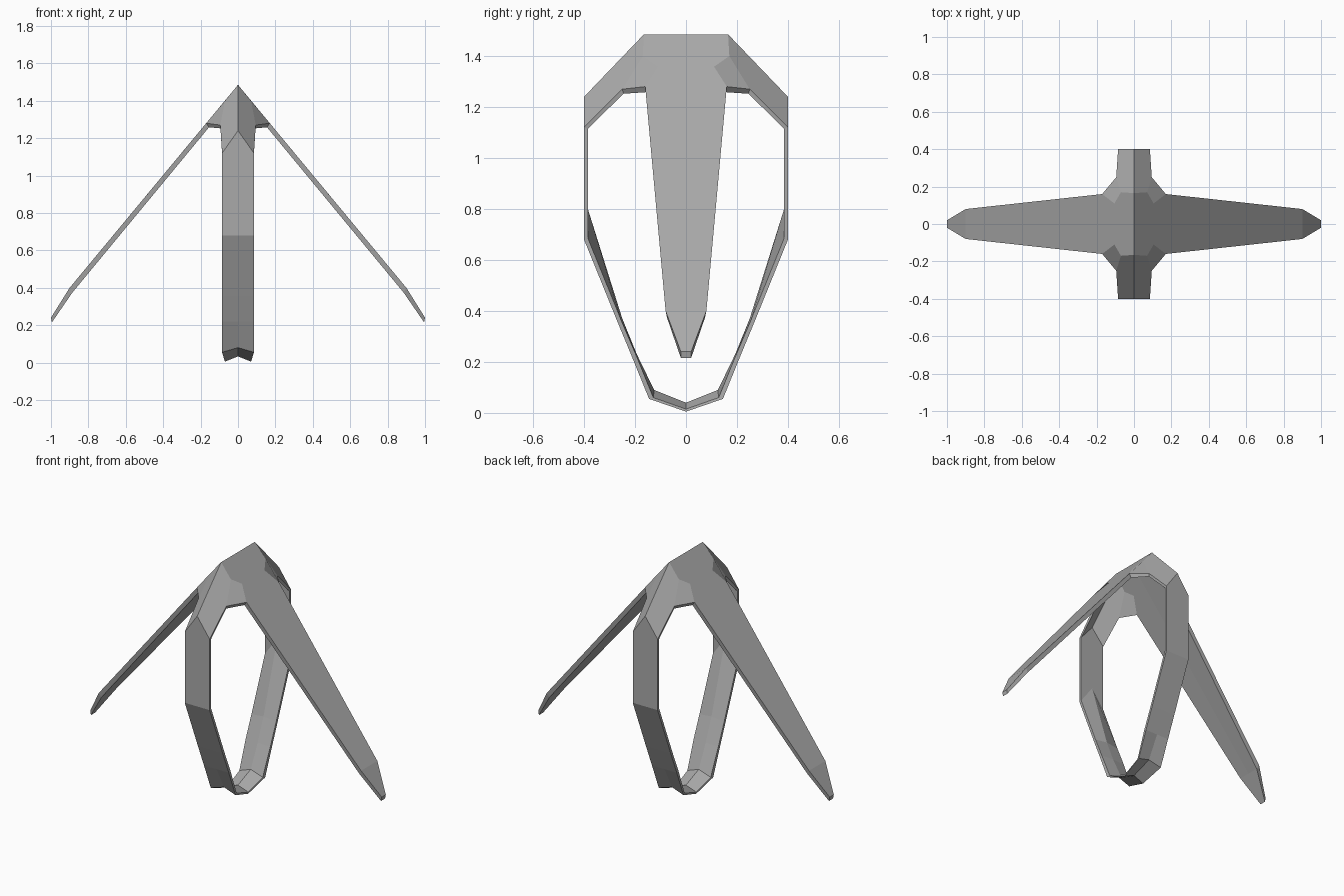
import bpy
import bmesh

cube = bpy.data.objects.get("Cube")
if cube:
    bpy.data.objects.remove(cube, do_unlink=True)

grey = bpy.data.materials.new("plain grey")
grey.use_nodes = True
colour = (0.4, 0.4, 0.4, 1)
grey.diffuse_color = colour
grey.node_tree.nodes["Principled BSDF"].inputs["Base Color"].default_value = colour

# One quarter of the frame: each point pairs an outer and an inner position
points = {
    # roof ridge and front brow
    "ridge_mid": ((0, 0, 1.485), (0, 0, 1.455)),
    "ridge_end": ((0, .165, 1.485), (0, .152, 1.455)),
    "notch_top": ((.07, .17, 1.4), (.06, .158, 1.38)),
    "notch_low": ((.105, .11, 1.358), (.09, .11, 1.345)),
    "wing_root": ((.17, .16, 1.28), (.155, .158, 1.258)),
    "brow_side": ((.095, .25, 1.27), (.09, .245, 1.252)),
    # wing
    "wing_edge": ((.9, .08, .4), (.885, .075, .375)),
    "wing_mid": ((.9, 0, .4), (.885, 0, .375)),
    "tip_edge": ((1, .02, .24), (.995, .02, .215)),
    "tip_mid": ((1, 0, .24), (.995, 0, .215)),
    # hanging strap: side edge and centre line, top to bottom
    "edge0": ((.085, .4, 1.12), (.085, .385, 1.115)),
    "mid0": ((0, .4, 1.24), (0, .385, 1.215)),
    "edge1": ((.085, .4, .68), (.085, .385, .685)),
    "mid1": ((0, .4, .68), (0, .385, .8)),
    "edge2": ((.085, .27, .36), (.085, .253, .36)),
    "mid2": ((0, .27, .36), (0, .25, .37)),
    "edge3": ((.085, .212, .22), (.085, .195, .225)),
    "mid3": ((0, .212, .22), (0, .193, .23)),
    "edge4": ((.085, .145, .055), (.08, .128, .06)),
    "mid4": ((0, .138, .08), (0, .125, .09)),
    "edge5": ((.07, 0, .005), (.07, 0, .015)),
    "mid5": ((0, 0, .033), (0, 0, .04)),
}

panels = [
    "ridge_mid ridge_end notch_top notch_low wing_root wing_edge wing_mid",
    "wing_mid wing_edge tip_edge tip_mid",
    "notch_top brow_side wing_root notch_low",
    "ridge_end mid0 edge0 brow_side notch_top",
]
panels += [f"mid{i} mid{i + 1} edge{i + 1} edge{i}" for i in range(5)]
rim = ("tip_mid tip_edge wing_edge wing_root brow_side "
       "edge0 edge1 edge2 edge3 edge4 edge5").split()

# Mirror the quarter into all four, weld the seams
bm = bmesh.new()
for sx in (1, -1):
    for sy in (1, -1):
        v = {n: [bm.verts.new((x * sx, y * sy, z)) for x, y, z in pair]
             for n, pair in points.items()}
        for panel in panels:
            for layer in (0, 1):
                bm.faces.new([v[n][layer] for n in panel.split()])
        for a, b in zip(rim, rim[1:]):
            bm.faces.new((v[a][0], v[b][0], v[b][1], v[a][1]))
bmesh.ops.remove_doubles(bm, verts=bm.verts, dist=0.0005)
bmesh.ops.recalc_face_normals(bm, faces=bm.faces)

mesh = bpy.data.meshes.new("winged_ring_frame")
bm.to_mesh(mesh)
bm.free()
mesh.materials.append(grey)
frame = bpy.data.objects.new("winged_ring_frame", mesh)
bpy.context.collection.objects.link(frame)
